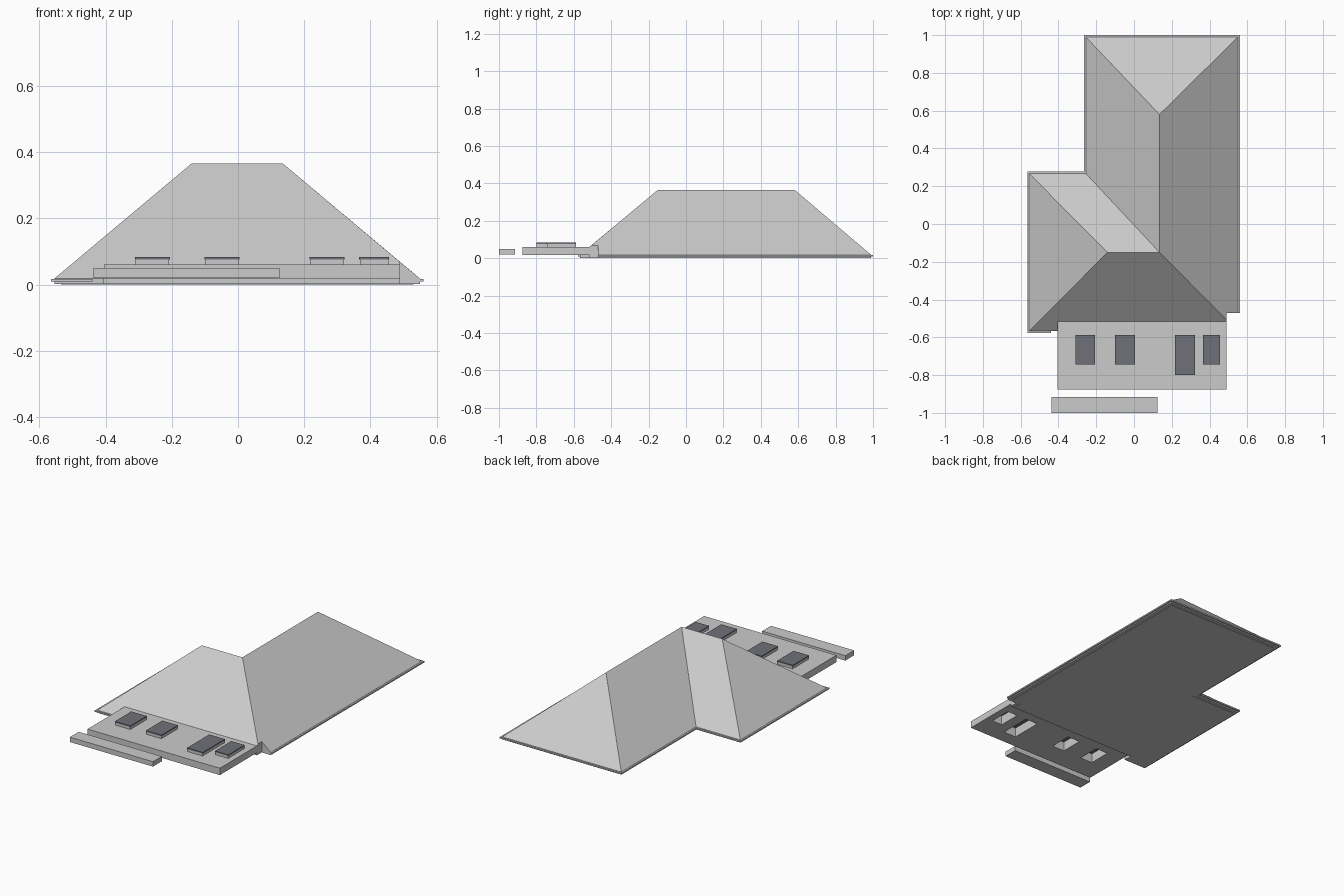
import bpy, bmesh

if "Cube" in bpy.data.objects:
    bpy.data.objects.remove(bpy.data.objects["Cube"])

glass = bpy.data.materials.new("dark_glass")
glass.diffuse_color = (0.16, 0.165, 0.19, 1)
glass.use_nodes = True
glass.node_tree.nodes["Principled BSDF"].inputs["Base Color"].default_value = glass.diffuse_color


def mesh_object(name, bm):
    bmesh.ops.remove_doubles(bm, verts=bm.verts, dist=1e-5)
    bmesh.ops.recalc_face_normals(bm, faces=bm.faces)
    me = bpy.data.meshes.new(name)
    bm.to_mesh(me)
    bm.free()
    ob = bpy.data.objects.new(name, me)
    bpy.context.collection.objects.link(ob)
    return ob


def add_box(bm, x0, x1, y0, y1, z0, z1):
    for v in bmesh.ops.create_cube(bm, size=1)["verts"]:
        v.co.x = x1 if v.co.x > 0 else x0
        v.co.y = y1 if v.co.y > 0 else y0
        v.co.z = z1 if v.co.z > 0 else z0


def box(name, *dims):
    bm = bmesh.new()
    add_box(bm, *dims)
    return mesh_object(name, bm)


# Hipped L-shaped roof: eave loop, ridge points, slopes, fascia and underside
E, R = 0.018, 0.366
eave = [(-.555, -.567, E), (-.405, -.567, E), (-.405, -.517, .06),
        (.49, -.517, .06), (.49, -.507, .068), (.49, -.47, .068),
        (.55, -.47, E), (.55, .99, E), (-.255, .99, E),
        (-.255, .267, E), (-.555, .267, E)]
ridge = [(-.14, -.15, R), (.135, -.15, R), (.135, .58, R)]
bm = bmesh.new()
top = [bm.verts.new(p) for p in eave]
low = [bm.verts.new((x, y, 0.002)) for x, y, z in eave]
rl, rs, rn = [bm.verts.new(p) for p in ridge]
bm.faces.new(top[:5] + [rs, rl])
bm.faces.new(top[4:8] + [rn, rs])
bm.faces.new([top[7], top[8], rn])
bm.faces.new([top[8], top[9], rs, rn])
bm.faces.new([top[9], top[10], rl, rs])
bm.faces.new([top[10], top[0], rl])
for i in range(len(eave)):
    j = (i + 1) % len(eave)
    bm.faces.new([top[i], low[i], low[j], top[j]])
bm.faces.new(low)
mesh_object("hipped_roof", bm)

# Underside panel, slightly inset
bm = bmesh.new()
bm.faces.new([bm.verts.new((x, y, 0)) for x, y in
              [(-.535, -.545), (-.405, -.545), (-.405, -.5), (.47, -.5),
               (.47, -.455), (.53, -.455), (.53, .97), (-.235, .97),
               (-.235, .247), (-.535, .247)]])
ext = bmesh.ops.extrude_face_region(bm, geom=bm.faces[:])["geom"]
for v in ext:
    if isinstance(v, bmesh.types.BMVert):
        v.co.z = 0.004
mesh_object("ceiling_panel", bm)

# Gutters along the eaves
bm = bmesh.new()
for x0, x1, y0, y1 in [(-.565, -.44, -.577, -.567), (-.565, -.555, -.567, .267),
                       (-.565, -.255, .267, .277), (-.265, -.255, .277, .99),
                       (-.265, .56, .99, 1.0), (.55, .56, -.47, .99)]:
    add_box(bm, x0, x1, y0, y1, .009, .0175)
mesh_object("gutters", bm)

# Flat roof extension with skylight openings cut through
flat = box("flat_roof", -.405, .49, -.875, -.475, .018, .06)
skylights = [(-.31, -.207, -.745), (-.10, .004, -.745),
             (.217, .321, -.80), (.367, .455, -.745)]
cut = bmesh.new()
for x0, x1, y0 in skylights:
    add_box(cut, x0 + .01, x1 - .01, y0 + .01, -.597, 0, .0755)
cutter = mesh_object("opening_cutter", cut)
cutter.hide_render = True
cutter.hide_viewport = True
bm = bmesh.new()
for x0, x1, y0 in skylights:
    add_box(bm, x0 + .001, x1 - .001, y0 + .001, -.588, .059, .0755)
curbs = mesh_object("skylight_curbs", bm)
for ob in (flat, curbs):
    mod = ob.modifiers.new("openings", "BOOLEAN")
    mod.operation, mod.object, mod.solver = "DIFFERENCE", cutter, "EXACT"

# Skylight panes
bm = bmesh.new()
for x0, x1, y0 in skylights:
    add_box(bm, x0 - .001, x1 + .001, y0, -.587, .0755, .083)
panes = mesh_object("skylight_panes", bm)
panes.data.materials.append(glass)

# Separate front canopy
box("front_canopy", -.437, .125, -1.0, -.915, .02, .05)
